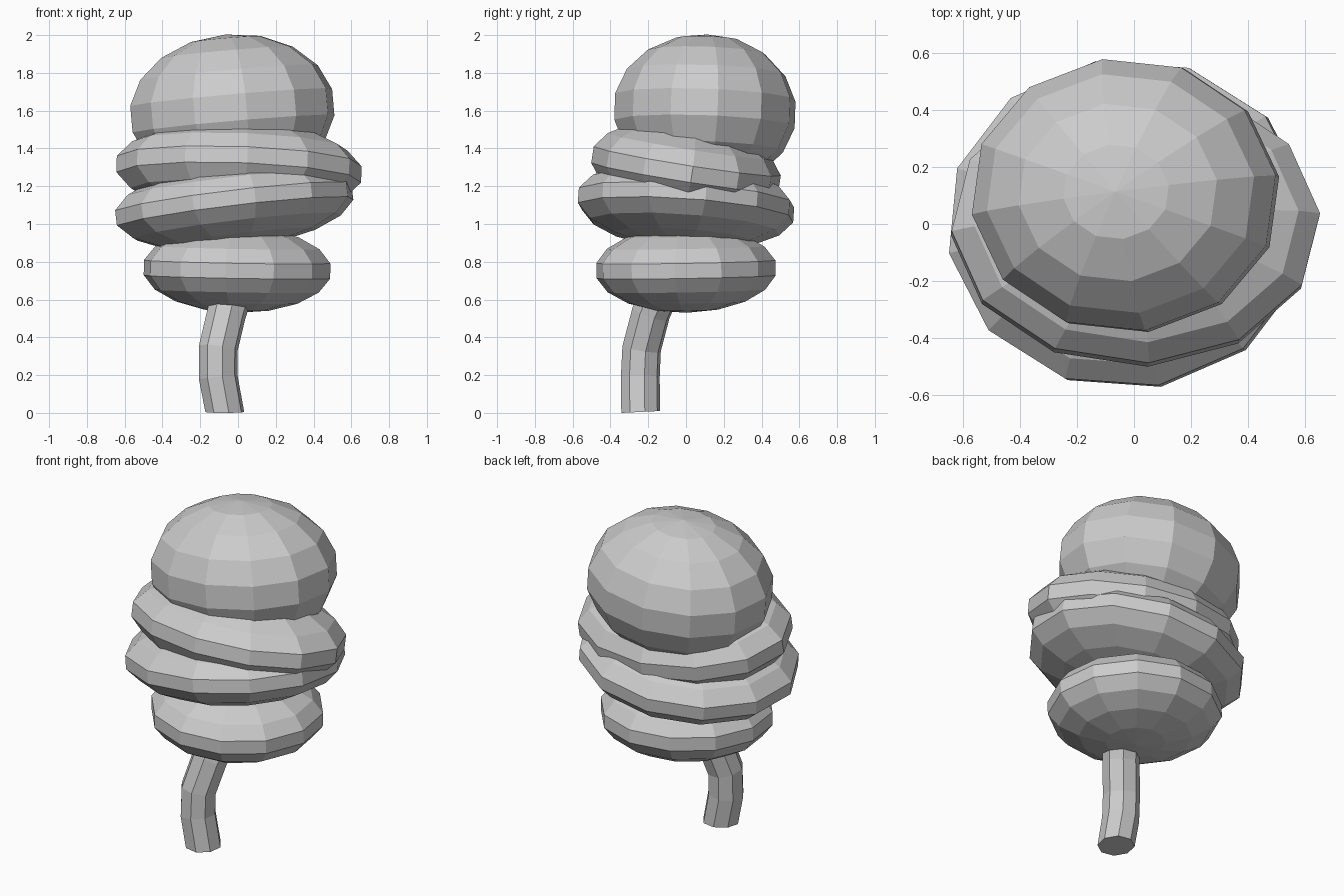
import bpy, bmesh
from math import radians
from mathutils import Matrix, Vector

if "Cube" in bpy.data.objects:
    bpy.data.objects.remove(bpy.data.objects["Cube"], do_unlink=True)

grey = bpy.data.materials.new("plain_grey")
grey.use_nodes = True
COLOUR = (0.6, 0.6, 0.6, 1)
grey.diffuse_color = COLOUR
grey.node_tree.nodes["Principled BSDF"].inputs["Base Color"].default_value = COLOUR


def finish(name, bm):
    mesh = bpy.data.meshes.new(name)
    bmesh.ops.recalc_face_normals(bm, faces=bm.faces)
    bm.to_mesh(mesh)
    bm.free()
    mesh.materials.append(grey)
    obj = bpy.data.objects.new(name, mesh)
    bpy.context.collection.objects.link(obj)
    return obj


def blob(name, centre, radii, tilt_x, tilt_y, spin):
    """Flattened, tilted low-poly ball of foliage."""
    bm = bmesh.new()
    matrix = (Matrix.Translation(centre)
              @ Matrix.Rotation(radians(tilt_x), 4, 'X')
              @ Matrix.Rotation(radians(tilt_y), 4, 'Y')
              @ Matrix.Diagonal((*radii, 1))
              @ Matrix.Rotation(radians(spin), 4, 'Z'))
    bmesh.ops.create_uvsphere(bm, u_segments=12, v_segments=9, radius=1, matrix=matrix)
    return finish(name, bm)


# Foliage, from the bottom up
blob("foliage_bottom", (-0.005, 0, 0.76), (0.505, 0.485, 0.23), 1, 1, -7)
blob("foliage_lower_middle", (-0.02, 0, 1.1), (0.65, 0.59, 0.23), -4, -6.8, 10)
blob("foliage_upper_middle", (0.005, 0, 1.29), (0.66, 0.51, 0.25), -9, 2, 4)
blob("foliage_top", (-0.03, 0.1, 1.6), (0.55, 0.49, 0.405), -2, -5, 8)

# Bent trunk: an eight-sided ring swept along a short path
path = [Vector(p) for p in ((-0.07, -0.24, 0.005), (-0.105, -0.242, 0.19),
                            (-0.105, -0.235, 0.34), (-0.06, -0.185, 0.53),
                            (0, -0.1, 0.72))]
bm = bmesh.new()
rings = []
for i, point in enumerate(path):
    direction = path[min(i + 1, len(path) - 1)] - path[max(i - 1, 0)]
    if i == 0:
        direction = Vector((0, -0.05, 1))
    turn = Vector((0, 0, 1)).rotation_difference(direction).to_matrix().to_4x4()
    matrix = Matrix.Translation(point) @ turn @ Matrix.Rotation(radians(12), 4, 'Z')
    rings.append(bmesh.ops.create_circle(bm, segments=8, radius=0.105, matrix=matrix)["verts"])
for low, high in zip(rings, rings[1:]):
    for k in range(8):
        n = (k + 1) % 8
        bm.faces.new((low[k], low[n], high[n], high[k]))
bm.faces.new(rings[0][::-1])
bm.faces.new(rings[-1])
finish("trunk", bm)
